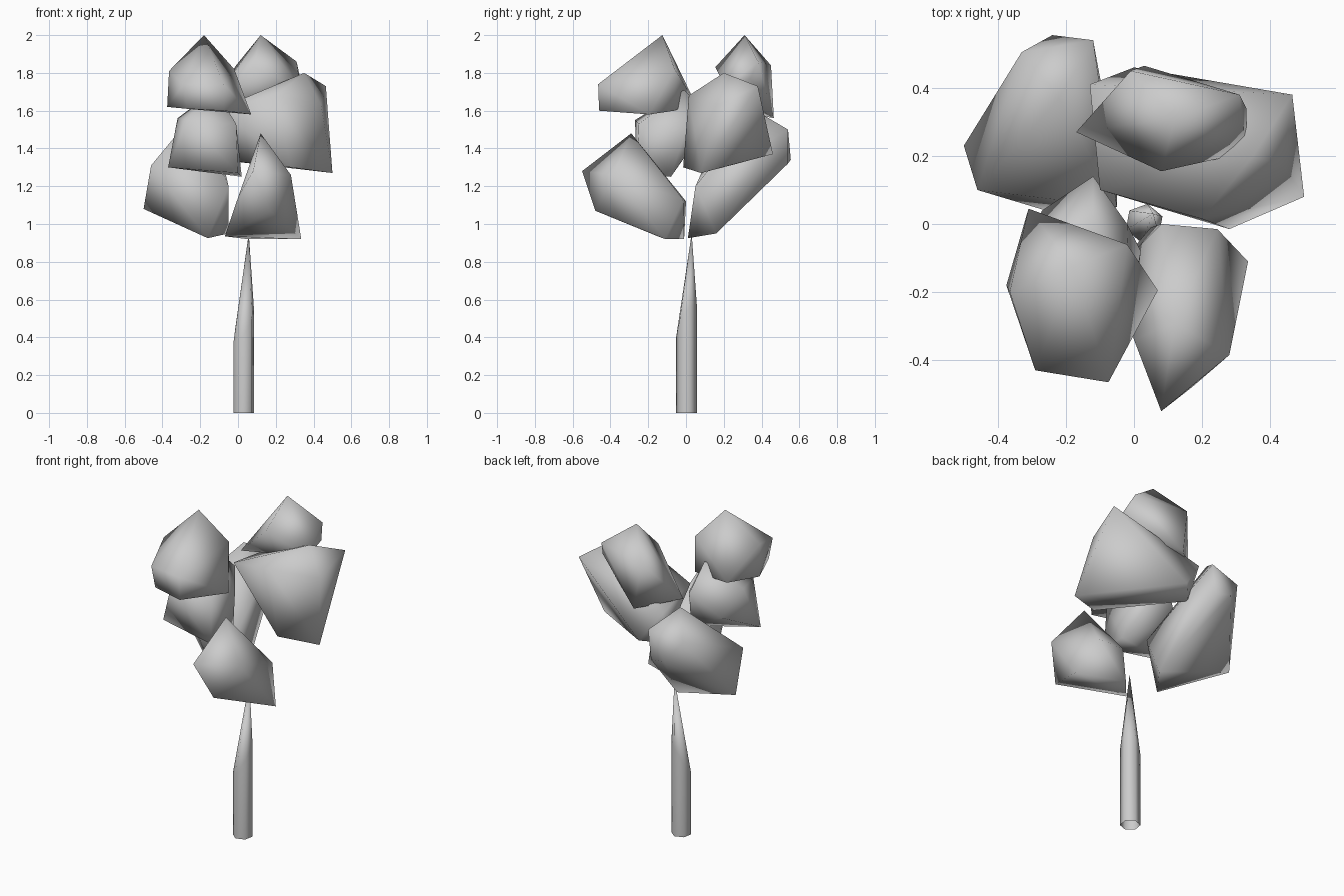
import bpy, bmesh, math


def finish(name, bm, angle):
    bmesh.ops.recalc_face_normals(bm, faces=bm.faces[:])
    me = bpy.data.meshes.new(name)
    bm.to_mesh(me)
    bm.free()
    ob = bpy.data.objects.new(name, me)
    bpy.context.collection.objects.link(ob)
    bpy.ops.object.select_all(action='DESELECT')
    ob.select_set(True)
    bpy.context.view_layer.objects.active = ob
    bpy.ops.object.shade_smooth_by_angle(angle=math.radians(angle))
    return ob


def clump(name, *corners):
    """Faceted leaf clump: convex hull around a few corner points."""
    bm = bmesh.new()
    for c in corners:
        bm.verts.new(c)
    bmesh.ops.convex_hull(bm, input=bm.verts[:])
    loose = [v for v in bm.verts if not v.link_faces]
    bmesh.ops.delete(bm, geom=loose, context='VERTS')
    finish(name, bm, 95)


# Trunk: six-sided post, slanted shoulder, leaning tapered tip
bm = bmesh.new()
cx, cy, r = 0.03, 0.003, 0.057
rings = [[], []]
for i in range(6):
    a = math.radians(60 * i + 20)
    x, y = cx + r * math.cos(a), cy + r * math.sin(a)
    rings[0].append(bm.verts.new((x, y, 0)))
    rings[1].append(bm.verts.new((x, y, 0.47 + 0.1 * math.cos(a - math.radians(40)))))
tip = bm.verts.new((0.057, 0.03, 0.95))
for i in range(6):
    j = (i + 1) % 6
    bm.faces.new((rings[0][i], rings[0][j], rings[1][j], rings[1][i]))
    bm.faces.new((rings[1][i], rings[1][j], tip))
finish("trunk", bm, 75)

# Low front right leaves
clump("leaf_clump_low_front",
      (0.12, -0.29, 1.48), (0.08, -0.55, 1.28), (0.17, -0.48, 1.07),
      (0.28, -0.385, 1.26), (0.335, -0.11, 0.92), (0.245, -0.015, 1.13),
      (0.08, 0.0, 1.12), (0.0, -0.34, 1.14), (-0.07, -0.15, 0.935),
      (0.05, -0.01, 0.92))

# Low back left leaves
clump("leaf_clump_low_back",
      (-0.22, 0.37, 1.6), (-0.33, 0.505, 1.46), (-0.12, 0.54, 1.5),
      (-0.24, 0.555, 1.34), (-0.14, 0.54, 1.32), (-0.5, 0.23, 1.08),
      (-0.46, 0.1, 1.31), (-0.16, 0.01, 0.925), (-0.05, 0.16, 0.95),
      (-0.05, 0.05, 1.2))

# Middle left leaves
clump("leaf_clump_middle_left",
      (-0.12, -0.01, 1.71), (-0.12, 0.14, 1.57), (-0.27, -0.27, 1.55),
      (-0.32, -0.1, 1.56), (-0.37, -0.2, 1.3), (0.0, -0.26, 1.27),
      (0.02, -0.08, 1.25), (-0.01, -0.25, 1.53), (-0.27, 0.04, 1.42),
      (-0.02, 0.0, 1.5))

# Middle right leaves
clump("leaf_clump_middle_right",
      (0.35, 0.2, 1.8), (0.465, 0.38, 1.73), (0.5, 0.08, 1.27),
      (0.28, -0.015, 1.3), (-0.1, 0.1, 1.61), (0.2, 0.015, 1.68),
      (-0.13, 0.41, 1.55), (0.0, 0.46, 1.37), (-0.1, 0.35, 1.34),
      (0.44, 0.17, 1.63))

# Top front left leaves
clump("leaf_clump_top_front",
      (-0.18, -0.125, 2.0), (-0.365, -0.2, 1.81), (-0.29, -0.43, 1.74),
      (-0.075, -0.465, 1.74), (-0.075, -0.46, 1.6), (-0.27, -0.42, 1.61),
      (0.07, -0.195, 1.58), (-0.02, -0.06, 1.82), (-0.31, 0.045, 1.65),
      (-0.375, -0.18, 1.62), (-0.02, -0.06, 1.6))

# Top back right leaves
clump("leaf_clump_top_back",
      (0.12, 0.31, 2.0), (0.31, 0.38, 1.86), (0.33, 0.34, 1.77),
      (0.33, 0.21, 1.72), (0.08, 0.155, 1.83), (-0.17, 0.27, 1.6),
      (-0.01, 0.45, 1.84), (0.03, 0.465, 1.56))
